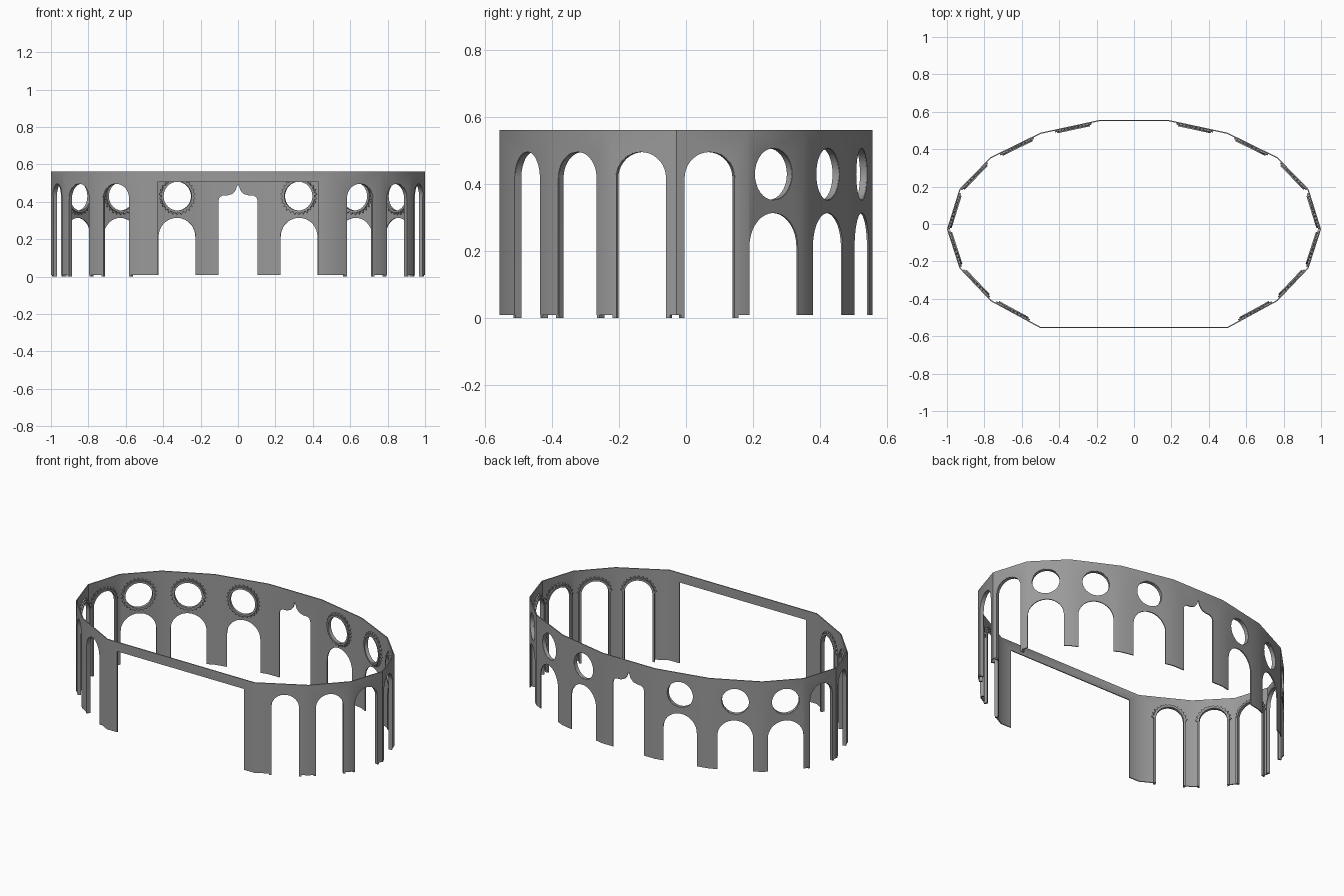
import bpy, bmesh, math
from mathutils import Vector

cube = bpy.data.objects.get("Cube")
if cube:
    bpy.data.objects.remove(cube)

BASE, TOP, THICK = 0.009, 0.562, 0.006
TALL_R, TALL_SPRING = 0.079, 0.418
LOW_R, LOW_SPRING = 0.101, 0.213
ROUND_R, ROUND_Z = 0.078, 0.43

stone = bpy.data.materials.new("grey stone")
stone.use_nodes = True
stone.diffuse_color = (0.32, 0.32, 0.32, 1)
stone.node_tree.nodes["Principled BSDF"].inputs["Base Color"].default_value = (0.32, 0.32, 0.32, 1)

# Plan of the left half, front to back, with the opening in each panel
half = [(0.5, -0.557), (0.767, -0.412), (0.933, -0.237), (1.0, -0.028),
        (0.933, 0.187), (0.767, 0.357), (0.5, 0.488), (0.18, 0.557)]
bays = [("tall", 0.57), ("tall", 0.5), ("tall", 0.49), ("tall", 0.46),
        ("round", 0.44), ("round", 0.51), ("round", 0.54)]
plan = half + [(-x, y) for x, y in reversed(half)]
panels = bays + [("door", 0.5)] + [(k, 1 - t) for k, t in reversed(bays)] + [("portal", 0.5)]


def arc(cx, cz, r, start, end, n):
    return [(cx + r * math.cos(start + (end - start) * i / n),
             cz + r * math.sin(start + (end - start) * i / n)) for i in range(n + 1)]


def arch(cx, spring, r, base, n=18):
    return [(cx - r, base)] + arc(cx, spring, r, math.pi, 0, n) + [(cx + r, base)]


def door(cx):
    # Ogee head rising to a point
    side = [(0.105, BASE), (0.105, 0.405), (0.1, 0.422), (0.085, 0.432), (0.055, 0.434),
            (0.03, 0.442), (0.012, 0.462)]
    return ([(cx - u, z) for u, z in side] + [(cx, 0.497)]
            + [(cx + u, z) for u, z in reversed(side)])


def finish(bm, name):
    bmesh.ops.recalc_face_normals(bm, faces=bm.faces)
    for f in bm.faces:
        f.smooth = True
    mesh = bpy.data.meshes.new(name)
    bm.to_mesh(mesh)
    bm.free()
    mesh.set_sharp_from_angle(angle=math.radians(32))
    mesh.materials.append(stone)
    bpy.context.collection.objects.link(bpy.data.objects.new(name, mesh))


def loop_edges(bm, pts):
    vs = [bm.verts.new(p) for p in pts]
    return [bm.edges.new((vs[i - 1], vs[i])) for i in range(len(vs))]


def sweep(bm, place, paths, closed):
    # Skin the four corner paths of a rectangular moulding
    rows = [[bm.verts.new(place(u, z, d)) for u, z in path] for path, d in paths]
    n = len(rows[0])
    for i in range(n if closed else n - 1):
        j = (i + 1) % n
        for a, b in zip(rows, rows[1:] + rows[:1]):
            bm.faces.new((a[i], a[j], b[j], b[i]))
    if not closed:
        for end in (0, -1):
            bm.faces.new([row[end] for row in rows])


def teeth(bm, place, cx, cz, r, start, end, count):
    # Pointed trim around a curved moulding
    step = (end - start) / count
    for i in range(count):
        a = start + i * step
        tri = [(cx + q * math.cos(b), cz + q * math.sin(b))
               for q, b in ((r, a), (r + 0.013, a + step / 2), (r, a + step))]
        rows = [[bm.verts.new(place(u, z, d)) for u, z in tri] for d in (0.004, 0.015)]
        for row in rows:
            bm.faces.new(row)
        for k in range(3):
            m = (k + 1) % 3
            bm.faces.new((rows[0][k], rows[0][m], rows[1][m], rows[1][k]))


wall = bmesh.new()
arch_frames, round_frames = bmesh.new(), bmesh.new()
for i, (kind, t) in enumerate(panels):
    p, q = Vector(plan[i]), Vector(plan[(i + 1) % len(plan)])
    length = (q - p).length
    along = (q - p) / length
    out = Vector((along.y, -along.x))
    cx = t * length

    def place(u, z, depth=0.0):
        v = p + along * u - out * depth
        return Vector((v.x, v.y, z))

    # Outline of each wall panel with its opening
    if kind == "tall":
        cut = arch(cx, TALL_SPRING, TALL_R, BASE)
    elif kind == "round":
        cut = arch(cx, LOW_SPRING, LOW_R, BASE)
    elif kind == "door":
        cut = door(cx)
    else:
        cut = [(0.07, BASE), (0.07, 0.505), (length - 0.07, 0.505), (length - 0.07, BASE)]
    outline = [(0, BASE)] + cut + [(length, BASE), (length, TOP), (0, TOP)]
    edges = loop_edges(wall, [place(*c) for c in outline])
    if kind == "round":
        hole = arc(cx, ROUND_Z, ROUND_R, 0, math.tau, 32)[:-1]
        edges += loop_edges(wall, [place(*c) for c in hole])
    normal = Vector((out.x, out.y, 0))
    made = bmesh.ops.triangle_fill(wall, use_beauty=True, edges=edges, normal=normal)["geom"]
    for f in made:
        if isinstance(f, bmesh.types.BMFace):
            f.normal_update()
            if f.normal.dot(normal) < 0:
                f.normal_flip()

    # Mouldings on the inner side of the wall
    section = ((-0.001, 0.002), (-0.001, 0.022), (0.011, 0.022), (0.011, 0.002))
    if kind == "tall":
        sweep(arch_frames, place,
              [(arch(cx, TALL_SPRING, TALL_R + o, 0), d) for o, d in section], False)
        teeth(arch_frames, place, cx, TALL_SPRING, TALL_R + 0.01, 0, math.pi, 13)
    elif kind == "round":
        sweep(round_frames, place,
              [(arc(cx, ROUND_Z, ROUND_R + o, 0, math.tau, 32)[:-1], d) for o, d in section], True)
        teeth(round_frames, place, cx, ROUND_Z, ROUND_R + 0.01, 0, math.tau, 26)

# Join the panels and give the wall its thickness
bmesh.ops.remove_doubles(wall, verts=wall.verts, dist=0.0005)
wall.normal_update()
bmesh.ops.solidify(wall, geom=wall.faces[:], thickness=THICK)
finish(wall, "arcade_wall")
finish(arch_frames, "tall_arch_frames")
finish(round_frames, "round_window_frames")
